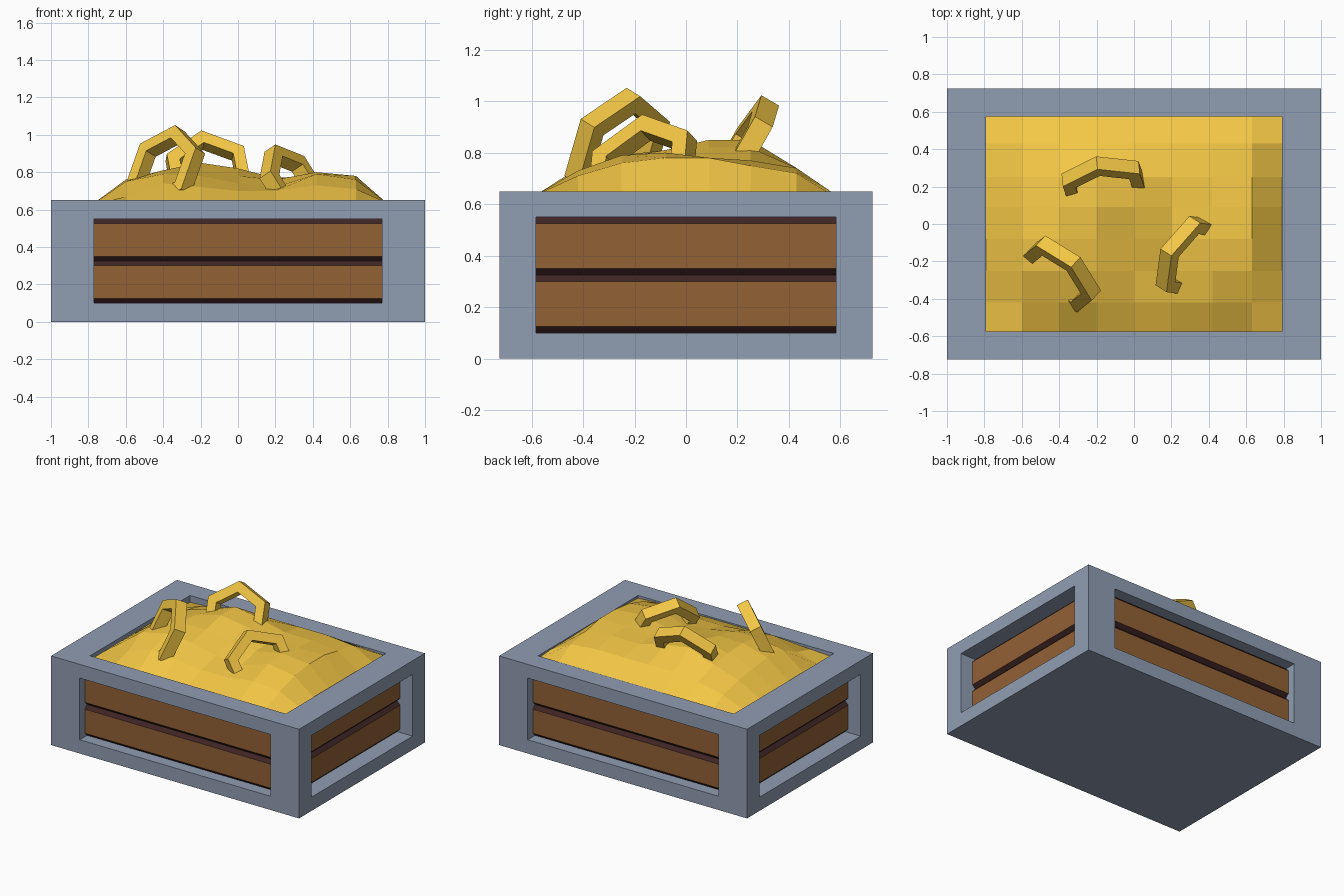
import bpy, bmesh, math
from mathutils import Vector

if "Cube" in bpy.data.objects:
    bpy.data.objects.remove(bpy.data.objects["Cube"])


def mat(name, rgb):
    m = bpy.data.materials.new(name)
    m.diffuse_color = (*rgb, 1)
    m.use_nodes = True
    m.node_tree.nodes["Principled BSDF"].inputs["Base Color"].default_value = m.diffuse_color
    return m


STEEL = mat("steel", (0.28, 0.34, 0.45))
WOOD = mat("wood", (0.29, 0.12, 0.036))
DARK = mat("dark_wood", (0.05, 0.018, 0.018))
GOLD = mat("gold", (0.9, 0.57, 0.06))


def make(name, verts, faces, *mats):
    me = bpy.data.meshes.new(name)
    me.from_pydata([tuple(v) for v in verts], [], faces)
    bm = bmesh.new()
    bm.from_mesh(me)
    bmesh.ops.recalc_face_normals(bm, faces=bm.faces)
    bm.to_mesh(me)
    bm.free()
    for m in mats:
        me.materials.append(m)
    ob = bpy.data.objects.new(name, me)
    bpy.context.collection.objects.link(ob)
    return ob


def box(name, lo, hi, *mats):
    v = [(x, y, z) for x in (lo[0], hi[0]) for y in (lo[1], hi[1]) for z in (lo[2], hi[2])]
    f = [(0, 1, 3, 2), (4, 6, 7, 5), (0, 4, 5, 1), (2, 3, 7, 6), (0, 2, 6, 4), (1, 5, 7, 3)]
    return make(name, v, f, *mats)


# Crate frame: solid block with window and top openings cut out
frame = box("crate_frame", (-1, -0.725, 0), (1, 0.725, 0.65), STEEL)
cuts = [((-0.77, -2, 0.1), (0.77, 2, 0.55)),
        ((-2, -0.583, 0.1), (2, 0.583, 0.55)),
        ((-0.79, -0.576, 0.09), (0.79, 0.576, 1))]
for lo, hi in cuts:
    cutter = box("cutter", lo, hi)
    cutter.hide_render = True
    bpy.context.view_layer.objects.active = frame
    mod = frame.modifiers.new("cut", 'BOOLEAN')
    mod.operation = 'DIFFERENCE'
    mod.solver = 'EXACT'
    mod.object = cutter
    bpy.ops.object.modifier_apply(modifier=mod.name)
    bpy.data.objects.remove(cutter)


# Boards: chamfered profile run along each side of the crate
def board(name, half, dist, z, angle):
    h, c, t = 0.225, 0.025, 0.07
    prof = [(0, z + c), (0, z + h - c), (c, z + h), (t, z + h), (t, z), (c, z)]
    verts = [(s * half, -dist + d, zz) for s in (-1, 1) for d, zz in prof]
    n = len(prof)
    faces = [(i, (i + 1) % n, (i + 1) % n + n, i + n) for i in range(n)]
    faces += [tuple(range(n)), tuple(range(n, 2 * n))]
    ob = make(name, verts, faces, WOOD, DARK)
    for i in (1, 2, 4, 5):
        ob.data.polygons[i].material_index = 1
    ob.rotation_euler.z = angle


for k, (side, half, dist) in enumerate((("front", 0.785, 0.665), ("right", 0.6, 0.9),
                                        ("back", 0.785, 0.665), ("left", 0.6, 0.9))):
    for label, z in (("lower", 0.1), ("upper", 0.325)):
        board(f"{side}_{label}_board", half, dist, z, k * math.pi / 2)

# Gold mound: coarse height grid with a closed skirt
xs = [-0.79, -0.6, -0.4, -0.2, 0, 0.2, 0.42, 0.63, 0.79]
ys = [-0.576, -0.42, -0.25, -0.08, 0.09, 0.25, 0.43, 0.576]
heights = [[62, 63, 64, 64, 64, 64, 64, 64, 63],
           [62, 67, 74, 72, 70, 70, 73, 71, 64],
           [62, 75, 79, 78, 74, 72, 79, 76, 64],
           [62, 76, 81, 81, 78, 76, 80, 78, 64],
           [62, 74, 80, 85, 82, 77, 78, 78, 64],
           [62, 72, 78, 85, 82, 77, 77, 75, 64],
           [61, 68, 72, 74, 74, 74, 74, 72, 64],
           [60, 61, 63, 64, 64, 64, 64, 64, 63]]
nx, ny = len(xs), len(ys)
verts = [(x, y, heights[j][i] / 100) for j, y in enumerate(ys) for i, x in enumerate(xs)]
faces = [(j * nx + i, j * nx + i + 1, (j + 1) * nx + i + 1, (j + 1) * nx + i)
         for j in range(ny - 1) for i in range(nx - 1)]
rim = list(range(nx)) + [j * nx + nx - 1 for j in range(1, ny)]
rim += [(ny - 1) * nx + i for i in range(nx - 2, -1, -1)] + [j * nx for j in range(ny - 2, 0, -1)]
base = len(verts)
verts += [(verts[r][0], verts[r][1], 0.5) for r in rim]
m = len(rim)
faces += [(rim[i], base + i, base + (i + 1) % m, rim[(i + 1) % m]) for i in range(m)]
faces.append(tuple(range(base, base + m)))
make("gold_mound", verts, faces, GOLD)


# Hexagonal rings half buried in the mound: u runs across, n is the face normal
def ring(name, center, u, n):
    c, u, n = Vector(center), Vector(u).normalized(), Vector(n).normalized()
    v = n.cross(u).normalized()
    n = u.cross(v)
    verts = []
    for r, off in ((0.242, -0.04), (0.242, 0.04), (0.168, 0.04), (0.168, -0.04)):
        for k in range(6):
            a = math.pi / 2 + k * math.pi / 3
            verts.append(c + r * (math.cos(a) * u + math.sin(a) * v) + off * n)
    faces = [(s * 6 + k, s * 6 + (k + 1) % 6, (s + 1) % 4 * 6 + (k + 1) % 6, (s + 1) % 4 * 6 + k)
             for s in range(4) for k in range(6)]
    make(name, verts, faces, GOLD)


ring("left_ring", (-0.389, -0.267, 0.815), (0.71, -0.70, -0.05), (-0.62, -0.67, 0.41))
ring("back_ring", (-0.158, 0.21, 0.795), (0.975, 0.16, 0.1), (0.08, -0.86, 0.5))
ring("right_ring", (0.299, -0.17, 0.724), (0.43, 0.88, 0.19), (0.73, -0.465, 0.5))
